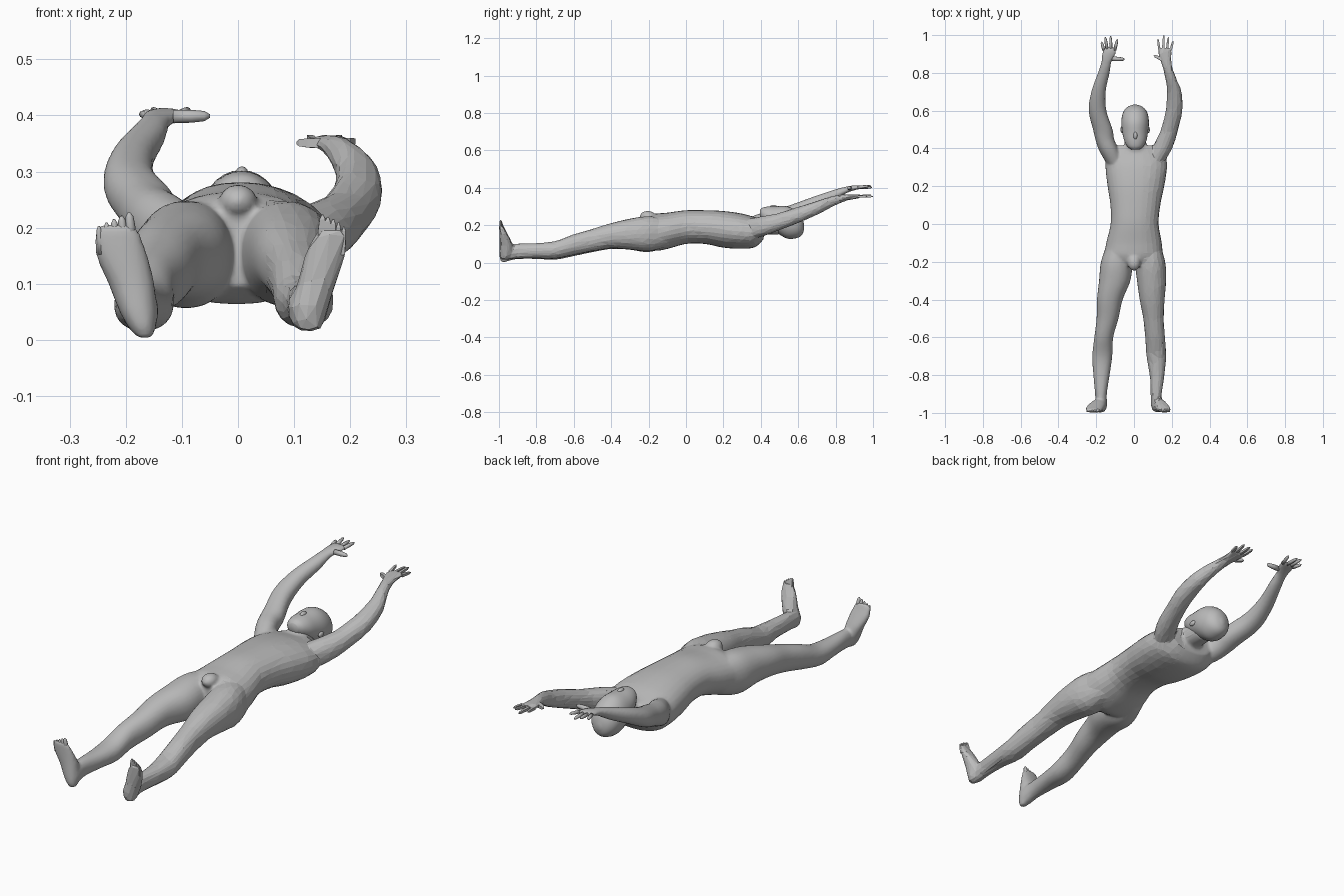
import bpy, bmesh, math
from mathutils import Vector

skin = bpy.data.materials.new("plain grey")
skin.diffuse_color = (0.5, 0.5, 0.5, 1)


def spline(rows, steps):
    """Catmull-Rom refinement of section rows."""
    out = []
    for i in range(len(rows) - 1):
        p = [rows[max(0, min(len(rows) - 1, i + k))] for k in (-1, 0, 1, 2)]
        for s in range(steps):
            t = s / steps
            out.append([0.5 * (2 * b + (c - a) * t + (2 * a - 5 * b + 4 * c - d) * t * t
                               + (3 * b - a - 3 * c + d) * t ** 3) for a, b, c, d in zip(*p)])
    return out + [list(rows[-1])]


def loft(bm, rows, sides=28, steps=4, upright=False, power=2.2):
    """Rows are x, y, z, half width, half depth; rings lie across y, or across z if upright."""
    rings = []
    for x, y, z, a, b in spline(rows, steps):
        ring = []
        for k in range(sides):
            t = 2 * math.pi * k / sides
            u, v = (math.copysign(abs(f) ** (2 / power), f) for f in (math.cos(t), math.sin(t)))
            ring.append(bm.verts.new((x + a * u, y + b * v, z) if upright else (x + a * u, y, z + b * v)))
        rings.append(ring)
    for r, q in zip(rings, rings[1:]):
        for k in range(sides):
            j = (k + 1) % sides
            bm.faces.new((r[k], r[j], q[j], q[k]))
    bm.faces.new(rings[0])
    bm.faces.new(rings[-1])


def digit(bm, start, end, r, sides):
    """Tapered finger or toe with a rounded tip."""
    p, q = Vector(start), Vector(end)
    d = (q - p).normalized()
    s = d.orthogonal().normalized()
    w = d.cross(s)
    rings = []
    for f, m in ((0, 1), (0.5, 0.95), (0.85, 0.75), (1, 0.25)):
        rings.append([bm.verts.new(p.lerp(q, f) + r * m * (s * math.cos(2 * math.pi * k / sides)
                      + w * math.sin(2 * math.pi * k / sides))) for k in range(sides)])
    for a, b in zip(rings, rings[1:]):
        for k in range(sides):
            j = (k + 1) % sides
            bm.faces.new((a[k], a[j], b[j], b[k]))
    bm.faces.new(rings[0])
    bm.faces.new(rings[-1])


def make(name, bm, smooth):
    bmesh.ops.recalc_face_normals(bm, faces=bm.faces[:])
    me = bpy.data.meshes.new(name)
    bm.to_mesh(me)
    bm.free()
    me.materials.append(skin)
    for f in me.polygons:
        f.use_smooth = smooth
    ob = bpy.data.objects.new(name, me)
    bpy.context.collection.objects.link(ob)
    return ob


def baked(ob):
    """Evaluated mesh of an object as a bmesh."""
    bpy.context.view_layer.update()
    bm = bmesh.new()
    bm.from_object(ob, bpy.context.evaluated_depsgraph_get())
    return bm


def blob(bm, centre, radii):
    vs = bmesh.ops.create_icosphere(bm, subdivisions=3, radius=1)["verts"]
    for v in vs:
        v.co = Vector(centre) + Vector(c * r for c, r in zip(v.co, radii))


# Torso and neck
bm = bmesh.new()
loft(bm, [(0, -.225, .165, .09, .07), (-.003, -.17, .162, .15, .098), (0, -.1, .17, .147, .097),
          (.003, 0, .19, .127, .09), (.007, .1, .19, .132, .09), (.01, .2, .178, .15, .098),
          (.012, .3, .168, .163, .094), (.01, .37, .163, .155, .08), (.01, .415, .18, .11, .055)])
loft(bm, [(.008, .36, .185, .075, .05), (.007, .42, .2, .058, .05), (.006, .5, .2, .05, .05)])
blob(bm, (0, -.205, .247), (.034, .042, .03))
# Legs
loft(bm, [(-.08, -.1, .16, .06, .075), (-.092, -.2, .152, .083, .096), (-.102, -.3, .152, .083, .083),
          (-.128, -.4, .142, .068, .069), (-.14, -.5, .118, .058, .062), (-.16, -.6, .092, .05, .057),
          (-.168, -.7, .063, .053, .047), (-.172, -.8, .06, .043, .04), (-.175, -.9, .06, .031, .041),
          (-.172, -.96, .05, .03, .042), (-.17, -.985, .045, .02, .03)])
loft(bm, [(.075, -.1, .16, .06, .075), (.085, -.2, .154, .08, .094), (.093, -.3, .152, .077, .082),
          (.096, -.4, .144, .066, .067), (.103, -.5, .12, .054, .06), (.112, -.6, .096, .052, .055),
          (.118, -.7, .068, .052, .047), (.122, -.8, .064, .039, .04), (.118, -.9, .062, .029, .04),
          (.12, -.96, .055, .03, .04), (.12, -.985, .05, .02, .03)])
# Feet, toes up
loft(bm, [(-.166, -.975, .003, .012, .012), (-.17, -.967, .02, .023, .028), (-.178, -.962, .05, .033, .036),
          (-.19, -.963, .1, .041, .034), (-.207, -.975, .15, .046, .023), (-.215, -.986, .19, .04, .013),
          (-.215, -.988, .205, .03, .01)], upright=True)
loft(bm, [(.128, -.975, .016, .015, .012), (.126, -.967, .03, .027, .026), (.127, -.962, .06, .035, .035),
          (.14, -.963, .1, .034, .033), (.155, -.975, .15, .036, .022), (.165, -.986, .185, .03, .013),
          (.167, -.988, .197, .022, .01)], upright=True)
# Arms and palms
loft(bm, [(-.1, .32, .18, .045, .055), (-.133, .39, .203, .052, .058), (-.155, .45, .222, .05, .052),
          (-.165, .5, .24, .052, .048), (-.193, .6, .278, .047, .045), (-.188, .7, .322, .038, .037),
          (-.16, .8, .364, .031, .028), (-.147, .855, .388, .027, .018), (-.133, .9, .4, .036, .013),
          (-.128, .935, .403, .034, .009)])
loft(bm, [(.11, .32, .175, .045, .055), (.145, .39, .19, .052, .055), (.17, .45, .205, .05, .05),
          (.188, .5, .22, .045, .046), (.212, .6, .255, .044, .043), (.213, .7, .292, .038, .037),
          (.195, .77, .322, .029, .03), (.177, .83, .342, .025, .021), (.168, .87, .349, .03, .015),
          (.163, .905, .353, .037, .012), (.164, .935, .355, .036, .009)])
source = make("body_source", bm, True)
m = source.modifiers.new("fuse", "REMESH")
m.mode, m.voxel_size = "VOXEL", 0.007
m = source.modifiers.new("soften", "SMOOTH")
m.factor, m.iterations = 0.5, 5

# Smooth half and coarse faceted half, overlapping slightly at the seam
for name, cut, side, ratio in (("smooth_body_half", .065, 1, .35), ("faceted_body_half", .05, -1, .035)):
    bm = baked(source)
    bmesh.ops.bisect_plane(bm, geom=bm.verts[:] + bm.edges[:] + bm.faces[:], plane_co=(cut, 0, 0),
                           plane_no=(side, 0, 0), clear_outer=True)
    ob = make(name, bm, side > 0)
    ob.modifiers.new("reduce", "DECIMATE").ratio = ratio
bpy.data.objects.remove(source)

# Head with nose and ears
bm = bmesh.new()
loft(bm, [(.007, .395, .262, .022, .02), (.007, .41, .258, .042, .036), (.007, .44, .246, .058, .054),
          (.006, .48, .232, .067, .069), (.006, .54, .215, .073, .086), (.006, .59, .204, .064, .073),
          (.006, .62, .195, .04, .047), (.006, .632, .19, .008, .01)], power=2)
blob(bm, (.007, .468, .298), (.011, .02, .011))
for s in (-1, 1):
    blob(bm, (.006 + s * .07, .5, .21), (.008, .018, .012))
make("head", bm, True)

# Fingers and thumbs: base x, tip x, tip y
hands = (("smooth_fingers", 8, .402, [(-.16, -.172, .965), (-.142, -.152, .99), (-.122, -.124, .995),
                                      (-.102, -.088, .978)], (-.115, .875), (-.05, .872)),
         ("faceted_fingers", 4, .354, [(.194, .207, .968), (.175, .182, .99), (.154, .158, 1.0),
                                       (.135, .126, .98)], (.15, .87), (.105, .893)))
for name, sides, z, fingers, base, tip in hands:
    bm = bmesh.new()
    for i, (x0, x1, y) in enumerate(fingers):
        digit(bm, (x0, .92, z), (x1, y, z + (.008 if i % 2 else 0)), .0085, sides)
    digit(bm, (*base, z - .004), (*tip, z - .003), .012, sides)
    make(name, bm, sides > 4)

# Toes: largest on the inner side
for name, sides, x0, dx, z in (("smooth_toes", 8, -.19, -.0135, .222), ("faceted_toes", 4, .148, .0095, .206)):
    bm = bmesh.new()
    for i in range(5):
        x = x0 + dx * i
        top = z - .006 * i if sides > 4 else z + (.012, .008, .004, -.002, -.009)[i]
        digit(bm, (x, -.984, top - .045), (x + dx * .3, -.992, top + .005), .0095 - .0008 * i, sides)
    make(name, bm, sides > 4)
